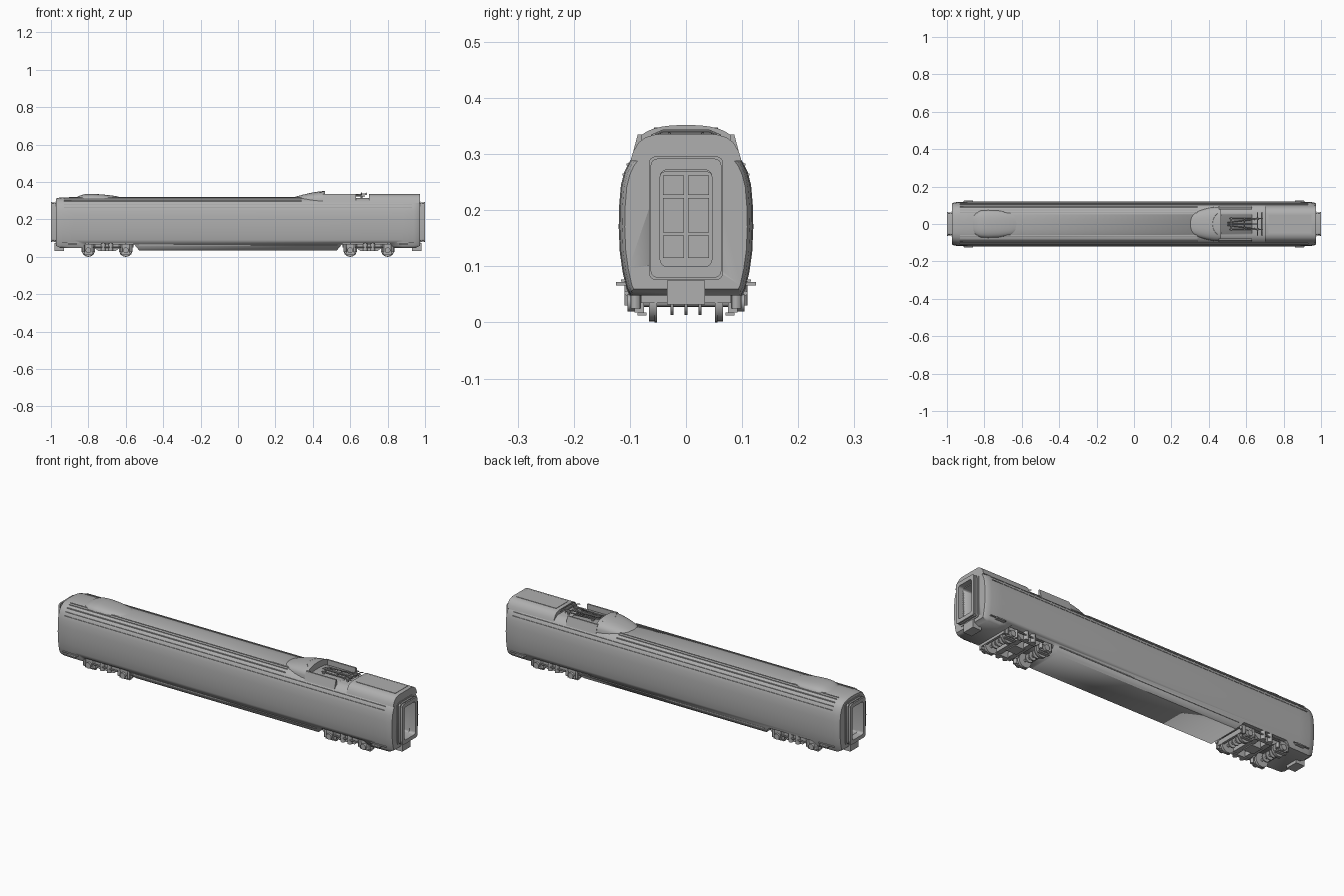
import bpy, bmesh, math
from mathutils import Matrix, Vector

if "Cube" in bpy.data.objects:
    bpy.data.objects.remove(bpy.data.objects["Cube"])

grey = bpy.data.materials.new("body_grey")
grey.diffuse_color = (0.43, 0.43, 0.43, 1)
grey.use_nodes = True
grey.node_tree.nodes["Principled BSDF"].inputs["Base Color"].default_value = grey.diffuse_color


def finish(name, bm, angle=30):
    bmesh.ops.recalc_face_normals(bm, faces=bm.faces)
    me = bpy.data.meshes.new(name)
    bm.to_mesh(me)
    bm.free()
    me.materials.append(grey)
    ob = bpy.data.objects.new(name, me)
    bpy.context.collection.objects.link(ob)
    bpy.ops.object.select_all(action='DESELECT')
    ob.select_set(True)
    bpy.context.view_layer.objects.active = ob
    bpy.ops.object.shade_smooth_by_angle(angle=math.radians(angle))
    return ob


def add_box(bm, x0, x1, y0, y1, z0, z1):
    m = Matrix.Translation(((x0 + x1) / 2, (y0 + y1) / 2, (z0 + z1) / 2))
    m = m @ Matrix.Diagonal((abs(x1 - x0), abs(y1 - y0), abs(z1 - z0), 1))
    bmesh.ops.create_cube(bm, size=1, matrix=m)


def add_rod(bm, a, b, r, n=8):
    a, b = Vector(a), Vector(b)
    rot = (b - a).to_track_quat('Z', 'Y').to_matrix().to_4x4()
    bmesh.ops.create_cone(bm, cap_ends=True, segments=n, radius1=r, radius2=r,
                          depth=(b - a).length, matrix=Matrix.Translation((a + b) / 2) @ rot)


def add_loft(bm, rings):
    vs = [[bm.verts.new(p) for p in ring] for ring in rings]
    n = len(vs[0])
    for a, b in zip(vs, vs[1:]):
        for i in range(n):
            bm.faces.new((a[i], a[(i + 1) % n], b[(i + 1) % n], b[i]))
    bm.faces.new(vs[0])
    bm.faces.new(vs[-1])


def subtract(ob, cutter):
    mod = ob.modifiers.new("cut", 'BOOLEAN')
    mod.object, mod.operation, mod.solver = cutter, 'DIFFERENCE', 'EXACT'
    bpy.ops.object.select_all(action='DESELECT')
    bpy.context.view_layer.objects.active = ob
    ob.select_set(True)
    bpy.ops.object.modifier_apply(modifier=mod.name)
    bpy.data.objects.remove(cutter)


def rounded_rect(x, hw, z0, z1, r, seg=4):
    pts = []
    for k, (cy, cz) in enumerate(((hw - r, z1 - r), (r - hw, z1 - r), (r - hw, z0 + r), (hw - r, z0 + r))):
        for i in range(seg + 1):
            t = math.pi / 2 * (k + i / seg)
            pts.append((x, cy + r * math.cos(t), cz + r * math.sin(t)))
    return pts


# Car body: half profile (half width, height) from sill to roof ridge
half = [(0.088, 0.035), (0.098, 0.044), (0.106, 0.06), (0.113, 0.09), (0.118, 0.125), (0.120, 0.17),
        (0.119, 0.21), (0.116, 0.245), (0.110, 0.268), (0.102, 0.285), (0.091, 0.299),
        (0.074, 0.310), (0.050, 0.316), (0.022, 0.319)]


def body_ring(x, s):
    pts = [(x, y * s, 0.18 + (z - 0.18) * (1 - (1 - s) * 0.6)) for y, z in half]
    return pts + [(x, -y, z) for _, y, z in reversed(pts)]


bm = bmesh.new()
add_loft(bm, [body_ring(x, s) for x, s in
              ((-0.972, 0.91), (-0.965, 0.95), (-0.94, 0.985), (-0.88, 1),
               (0.88, 1), (0.94, 0.985), (0.965, 0.95), (0.972, 0.91))])
body = finish("car_body", bm)

# Bogie wells, raised end sills, vestibule openings and seam grooves
for s in (-1, 1):
    bm = bmesh.new()
    well = [(0.53, 0.0), (0.53, 0.036), (0.56, 0.072), (0.81, 0.072), (0.835, 0.048),
            (0.95, 0.048), (0.985, 0.066), (0.985, 0.0)]
    add_loft(bm, [[(s * x, y, z) for x, z in well] for y in (-0.2, 0.2)])
    subtract(body, finish("well_cutter", bm))
    bm = bmesh.new()
    add_loft(bm, [rounded_rect(s * x, 0.046, 0.10, 0.268, 0.008) for x in (0.90, 1.02)])
    subtract(body, finish("door_cutter", bm))

# Recess for the roof equipment
bm = bmesh.new()
add_box(bm, 0.63, 0.70, -0.088, 0.088, 0.314, 0.4)
subtract(body, finish("roof_cutter", bm))

# Thin longitudinal rails on the roof shoulders and body sides
bm = bmesh.new()
for s in (-1, 1):
    for y, z in ((0.112, 0.264), (0.1045, 0.282), (0.092, 0.299), (0.075, 0.3105), (0.062, 0.3145)):
        add_box(bm, -0.93, 0.93 if y > 0.1 else 0.34, s * (y - 0.003), s * (y + 0.0012), z - 0.002, z + 0.0015)
    add_box(bm, -0.53, 0.53, s * 0.10, s * 0.1085, 0.061, 0.065)
    for e in (-1, 1):
        add_box(bm, e * 0.86, e * 0.91, s * 0.10, s * 0.125, 0.066, 0.072)
        add_box(bm, e * 0.85, e * 0.94, s * 0.10, s * 0.116, 0.073, 0.077)
finish("side_rails_and_steps", bm)


def dome_ring(x, hw, top, base, n=16):
    pts = []
    for i in range(n + 1):
        t = math.pi * i / n
        c = math.cos(t)
        pts.append((x, hw * math.copysign(abs(c) ** 0.8, c), base + (top - base) * math.sin(t) ** 0.7))
    return pts


# Low streamlined roof hump
bm = bmesh.new()
add_loft(bm, [dome_ring(x, w, t, 0.300) for x, w, t in
              ((-0.865, 0.045, 0.317), (-0.845, 0.062, 0.328), (-0.82, 0.072, 0.335), (-0.78, 0.075, 0.337),
               (-0.72, 0.072, 0.333), (-0.66, 0.062, 0.326), (-0.62, 0.045, 0.317))])
finish("roof_hump", bm)

# Wind deflector in front of the current collector
bm = bmesh.new()
add_loft(bm, [dome_ring(x, w, t, 0.297) for x, w, t in
              ((0.295, 0.045, 0.317), (0.32, 0.06, 0.325), (0.35, 0.073, 0.333), (0.39, 0.084, 0.342),
               (0.43, 0.091, 0.349), (0.465, 0.093, 0.352))])
finish("roof_deflector", bm)
bm = bmesh.new()
for x, w, z in ((0.35, 0.05, 0.331), (0.385, 0.055, 0.339), (0.42, 0.06, 0.346)):
    arc = [(x + 0.04 * (1 - math.cos(a)), w * math.sin(a), z) for a in
           [math.radians(-70 + 20 * i) for i in range(8)]]
    for a, b in zip(arc, arc[1:]):
        add_rod(bm, a, b, 0.0015, 5)
finish("deflector_ridges", bm)

# Raised roof deck and the side walls of the collector bay
bm = bmesh.new()
deck = [(0.099, 0.288), (0.094, 0.305), (0.084, 0.321), (0.072, 0.330), (0.055, 0.335)]
add_loft(bm, [[(x, y, z) for y, z in deck] + [(x, -y, z) for y, z in reversed(deck)] for x in (0.70, 0.972)])
wall = [(0.099, 0.288), (0.094, 0.305), (0.086, 0.335), (0.078, 0.335), (0.078, 0.30)]
for s in (-1, 1):
    add_loft(bm, [[(x, s * y, z) for y, z in wall] for x in (0.455, 0.63)])
finish("roof_deck", bm)
bm = bmesh.new()
add_box(bm, 0.72, 0.95, -0.05, 0.05, 0.333, 0.337)
finish("deck_hatch", bm)

# Folded current collector on insulators
bm = bmesh.new()
for s in (-1, 1):
    for x in (0.52, 0.66):
        add_rod(bm, (x, s * 0.03, 0.312), (x, s * 0.03, 0.326), 0.006)
    add_rod(bm, (0.51, s * 0.03, 0.326), (0.68, s * 0.03, 0.326), 0.003)
    add_rod(bm, (0.50, s * 0.008, 0.331), (0.67, s * 0.028, 0.335), 0.0025)
    add_rod(bm, (0.655, s * 0.03, 0.336), (0.69, s * 0.03, 0.336), 0.003)
    for x in (0.66, 0.685):
        add_rod(bm, (x, s * 0.042, 0.341), (x, s * 0.062, 0.332), 0.0025)
for x in (0.52, 0.59, 0.66):
    add_rod(bm, (x, -0.03, 0.326), (x, 0.03, 0.326), 0.003)
add_rod(bm, (0.50, 0, 0.329), (0.66, 0, 0.329), 0.004)
for x in (0.66, 0.685):
    add_rod(bm, (x, -0.042, 0.341), (x, 0.042, 0.341), 0.0025)
finish("current_collector", bm)

for s in (-1, 1):
    end = "right" if s > 0 else "left"
    # Gangway bellows: hollow corrugated frames
    bm = bmesh.new()
    steps = [(0.965, 0.066, 0.076), (0.975, 0.066, 0.076), (0.975, 0.060, 0.083), (0.981, 0.060, 0.083),
             (0.981, 0.063, 0.08), (0.987, 0.063, 0.08), (0.987, 0.058, 0.085), (0.992, 0.058, 0.085),
             (0.992, 0.063, 0.08), (1.0, 0.063, 0.08), (1.0, 0.046, 0.10), (0.965, 0.046, 0.10)]
    rings = [[bm.verts.new(p) for p in rounded_rect(s * x, hw, z0, 0.372 - z0, 0.012)] for x, hw, z0 in steps]
    n = len(rings[0])
    for k, a in enumerate(rings):
        b = rings[(k + 1) % len(rings)]
        for i in range(n):
            bm.faces.new((a[i], a[(i + 1) % n], b[(i + 1) % n], b[i]))
    finish(end + "_gangway", bm)

    # Passage door leaves with framed panels
    bm = bmesh.new()
    add_box(bm, s * 0.896, s * 0.904, -0.046, 0.046, 0.10, 0.268)
    for y0, y1 in ((-0.041, -0.004), (0.004, 0.041)):
        for z0, z1 in ((0.115, 0.155), (0.16, 0.222), (0.227, 0.262)):
            add_box(bm, s * 0.902, s * 0.907, y0, y1, z0, z1)
    finish(end + "_passage_door", bm)

    # Coupler box under the gangway
    bm = bmesh.new()
    add_box(bm, s * 0.93, s * 0.98, -0.034, 0.034, 0.032, 0.075)
    finish(end + "_coupler", bm)

    # Bogie: wheelsets, brake discs, frame, axle boxes and springs
    c = 0.70 * s
    bm = bmesh.new()
    for dx in (-0.1, 0.1):
        x = c + dx
        add_rod(bm, (x, -0.10, 0.035), (x, 0.10, 0.035), 0.007, 12)
        for y in (-0.06, 0.06):
            add_rod(bm, (x, y - 0.006, 0.035), (x, y + 0.006, 0.035), 0.033, 28)
            f = math.copysign(0.054, y)
            add_rod(bm, (x, f - 0.002, 0.035), (x, f + 0.002, 0.035), 0.035, 28)
        for y in (-0.025, 0, 0.025):
            add_rod(bm, (x, y - 0.003, 0.035), (x, y + 0.003, 0.035), 0.022, 20)
    finish(end + "_wheelsets", bm)

    bm = bmesh.new()
    beam = [(-0.145, 0.068), (-0.14, 0.05), (-0.07, 0.05), (-0.045, 0.03), (0.045, 0.03),
            (0.07, 0.05), (0.14, 0.05), (0.145, 0.068)]
    for side in (-1, 1):
        add_loft(bm, [[(c + x, side * y, z) for x, z in beam] for y in (0.078, 0.094)])
        for dx in (-0.1, 0.1):
            x = c + dx
            add_rod(bm, (x, side * 0.075, 0.035), (x, side * 0.104, 0.035), 0.015, 16)
            add_box(bm, x - 0.022, x + 0.022, side * 0.075, side * 0.092, 0.018, 0.05)
            for k in (-0.027, 0.027):
                add_rod(bm, (x + k, side * 0.09, 0.025), (x + k, side * 0.09, 0.066), 0.009, 12)
            add_box(bm, x - 0.03, x + 0.03, side * 0.07, side * 0.086, 0.012, 0.018)
        for k in (-0.02, 0.02):
            add_rod(bm, (c + k, side * 0.098, 0.03), (c + k, side * 0.098, 0.076), 0.012, 14)
        add_rod(bm, (c - 0.075, side * 0.106, 0.052), (c + 0.075, side * 0.106, 0.052), 0.004)
    for dx, w in ((-0.13, 0.006), (-0.035, 0.014), (0.035, 0.014), (0.13, 0.006)):
        add_box(bm, c + dx - w, c + dx + w, -0.08, 0.08, 0.035, 0.06)
    add_box(bm, c - 0.03, c + 0.03, -0.03, 0.03, 0.03, 0.076)
    finish(end + "_bogie_frame", bm)
